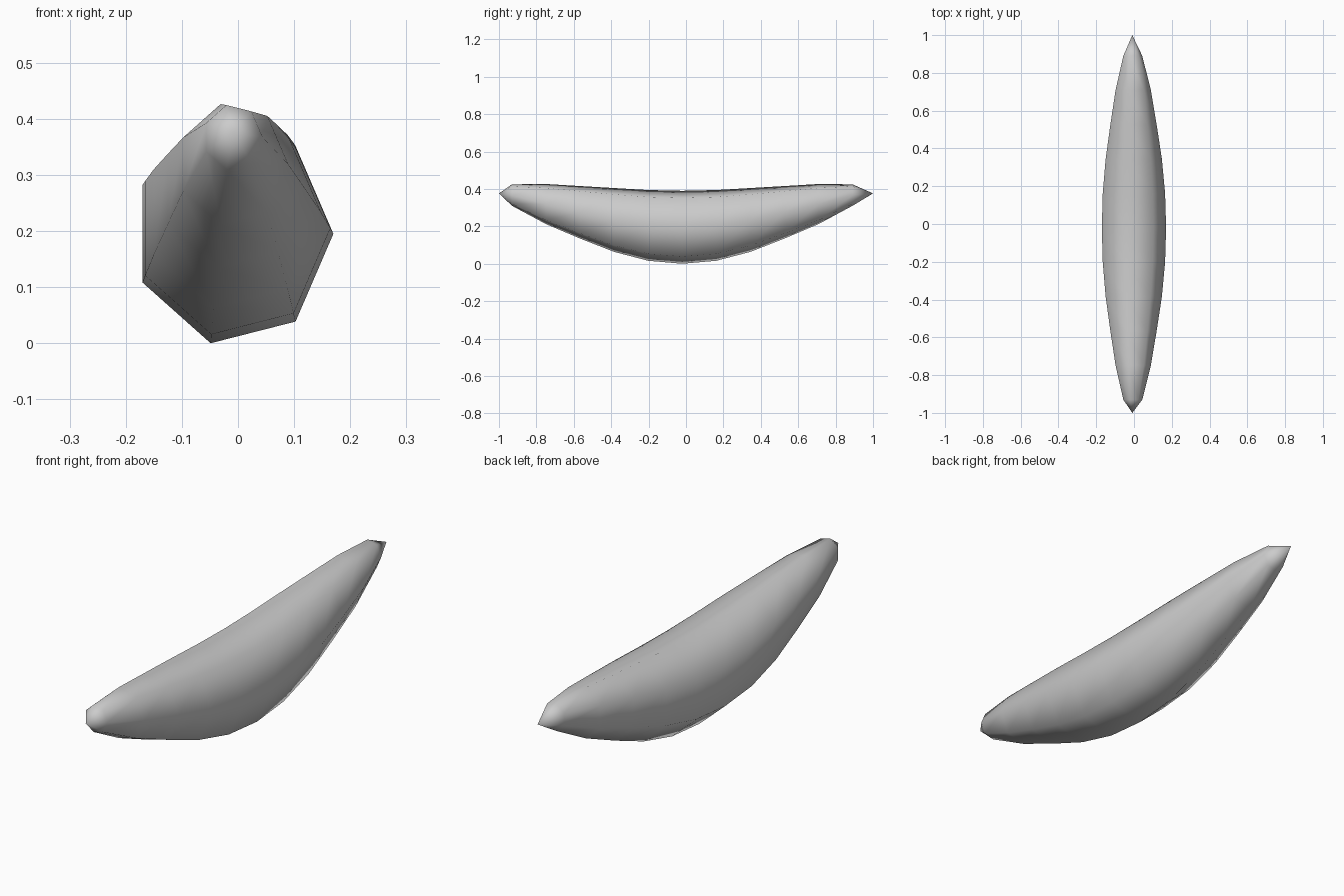
import bpy, bmesh
from math import cos, sin, tau

if "Cube" in bpy.data.objects:
    bpy.data.objects.remove(bpy.data.objects["Cube"])

SIDES = 7
# half profile from the middle ring outwards: (centre height, size factor)
HALF = [(0.195, 1.0), (0.205, 0.97), (0.234, 0.875),
        (0.275, 0.72), (0.319, 0.55), (0.367, 0.295)]
CX, RX, RZ = -0.009, 0.179, 0.2

bm = bmesh.new()

# seven-sided rings along the curved body
rings = []
for k in range(-5, 6):
    z, f = HALF[abs(k)]
    y = -0.02 + 0.182 * k
    rings.append([bm.verts.new((CX + RX * f * cos(tau * i / SIDES), y,
                                z + RZ * f * sin(tau * i / SIDES)))
                  for i in range(SIDES)])

# skin between rings
for a, b in zip(rings, rings[1:]):
    for i in range(SIDES):
        j = (i + 1) % SIDES
        bm.faces.new((a[i], a[j], b[j], b[i]))

# pointed tips
for ring, y in ((rings[0], -1.0), (rings[-1], 1.0)):
    tip = bm.verts.new((CX, y, 0.376))
    for i in range(SIDES):
        bm.faces.new((ring[i], ring[(i + 1) % SIDES], tip))

bmesh.ops.recalc_face_normals(bm, faces=bm.faces[:])
for f in bm.faces:
    f.smooth = True

mesh = bpy.data.meshes.new("banana_body")
bm.to_mesh(mesh)
bm.free()
bpy.context.collection.objects.link(bpy.data.objects.new("banana_body", mesh))
